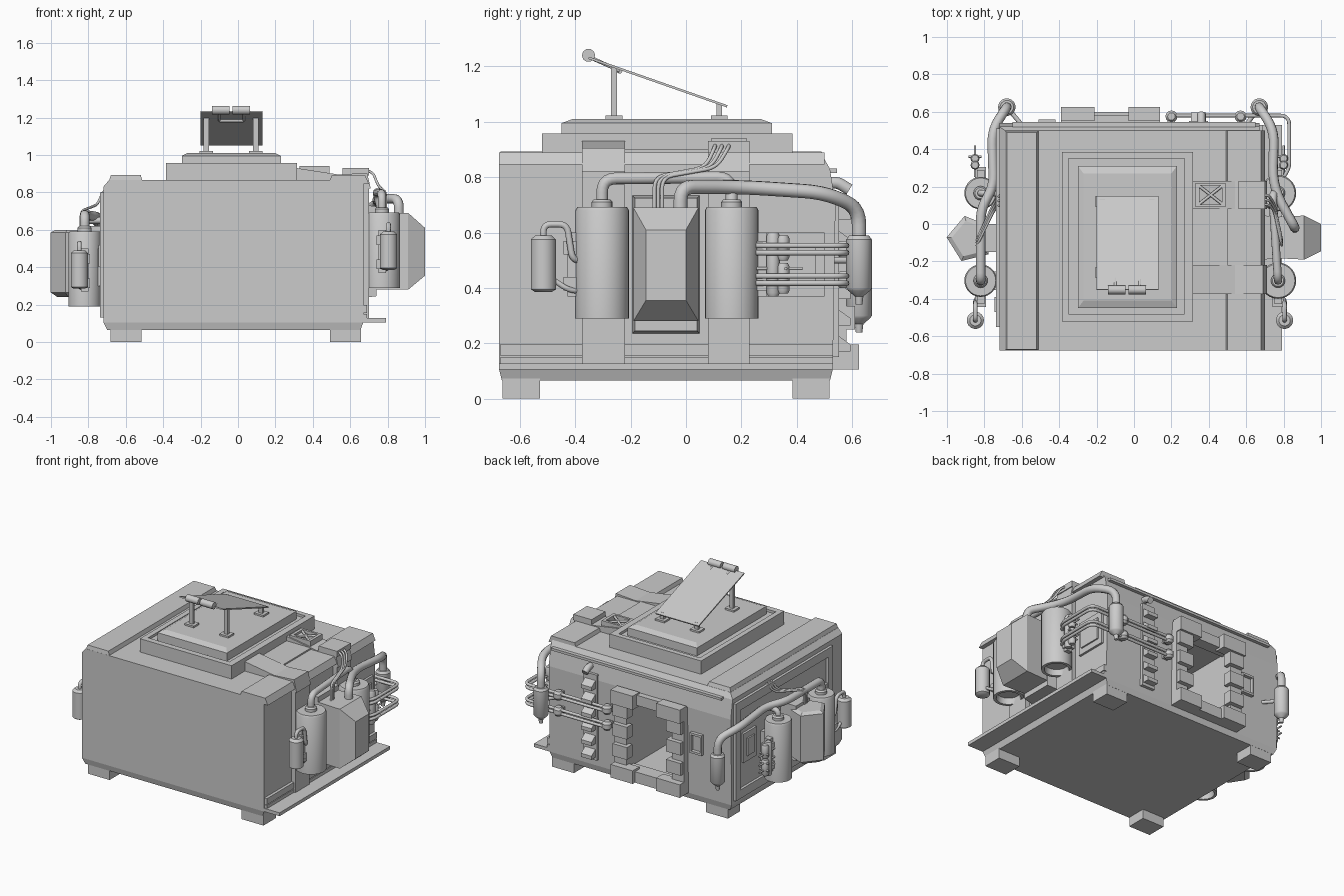
import bpy, bmesh, math
from mathutils import Vector

if "Cube" in bpy.data.objects:
    bpy.data.objects.remove(bpy.data.objects["Cube"])


def finish(name, bm, smooth=False):
    bmesh.ops.recalc_face_normals(bm, faces=bm.faces)
    me = bpy.data.meshes.new(name)
    bm.to_mesh(me)
    bm.free()
    ob = bpy.data.objects.new(name, me)
    bpy.context.collection.objects.link(ob)
    if smooth:
        bpy.context.view_layer.objects.active = ob
        ob.select_set(True)
        bpy.ops.object.shade_smooth_by_angle(angle=math.radians(35))
        ob.select_set(False)
    return ob


def loft(name, rings, smooth=False):
    bm = bmesh.new()
    vs = [[bm.verts.new(p) for p in r] for r in rings]
    n = len(vs[0])
    for a, b in zip(vs, vs[1:]):
        for i in range(n):
            bm.faces.new((a[i], a[(i + 1) % n], b[(i + 1) % n], b[i]))
    bm.faces.new(vs[0])
    bm.faces.new(vs[-1])
    return finish(name, bm, smooth)


def rects(name, secs, axis=2):
    """Stack of rectangles (level, a0, a1, b0, b1); axis 2 = along z, 0 = along x."""
    rings = []
    for h, a0, a1, b0, b1 in secs:
        c = [(a0, b0), (a1, b0), (a1, b1), (a0, b1)]
        rings.append([(a, b, h) if axis == 2 else (h, a, b) for a, b in c])
    return loft(name, rings)


def box(name, x0, x1, y0, y1, z0, z1):
    return rects(name, [(z0, x0, x1, y0, y1), (z1, x0, x1, y0, y1)])


def lathe(name, x, y, prof, n=24, turn=0.0):
    rings = [[(x + r * math.cos(turn + i * math.tau / n), y + r * math.sin(turn + i * math.tau / n), z)
              for i in range(n)] for r, z in prof]
    return loft(name, rings, n > 8)


def tube(name, pts, r, bend=0.06, n=3):
    """Pipe along points with rounded corners."""
    P = [Vector(p) for p in pts]
    path = [P[0]]
    for a, b, c in zip(P, P[1:], P[2:]):
        k = min(bend, (a - b).length * .48, (c - b).length * .48)
        p, q = b + (a - b).normalized() * k, b + (c - b).normalized() * k
        for i in range(6):
            t = i / 5
            path.append(p * (1 - t) ** 2 + b * 2 * t * (1 - t) + q * t * t)
    path.append(P[-1])
    cu = bpy.data.curves.new(name, 'CURVE')
    cu.dimensions = '3D'
    cu.bevel_depth, cu.bevel_resolution, cu.use_fill_caps = r, n, True
    sp = cu.splines.new('POLY')
    sp.points.add(len(path) - 1)
    for s, v in zip(sp.points, path):
        s.co = (*v, 1)
    ob = bpy.data.objects.new(name, cu)
    bpy.context.collection.objects.link(ob)
    return ob


# main hull with doorway recess in the back wall
hull = rects("hull", [(.065, -.70, .655, -.665, .52), (.105, -.72, .67, -.675, .53), (.70, -.72, .67, -.675, .54),
                      (.83, -.72, .67, -.675, .52), (.865, -.69, .67, -.675, .50)])
cut = box("door_cutter", -.30, .05, 0.0, .8, .17, .64)
cut.hide_render = True
cut.display_type = 'WIRE'
mod = hull.modifiers.new("doorway", 'BOOLEAN')
mod.object = cut
mod.solver = 'EXACT'

# feet
for x in (-.60, .575):
    for y in (-.595, .452):
        box("foot", x - .083, x + .083, y - .067, y + .067, 0, .08)

# side shelf, wall ribs and skirting on the right
box("side_shelf", .60, .79, -.675, .53, .105, .128)
for z0, z1 in ((.128, .15), (.155, .197)):
    box("skirting", .66, .69, -.67, .53, z0, z1)
for y0, y1 in ((-.375, -.22), (.08, .23)):
    box("wall_rib", .66, .70, y0, y1, .12, .86)
    prof = [(.30, .86), (.315, .93), (.54, .895), (.69, .905), (.71, .82), (.66, .82)]
    loft("roof_rib", [[(x, y, z) for x, z in prof] for y in (y0, y1)])
for y0, y1 in ((-.675, -.375), (-.22, .08), (.23, .50)):
    prof = [(.49, .86), (.50, .89), (.68, .89), (.70, .845), (.66, .845)]
    loft("roof_flap", [[(x, y, z) for x, z in prof] for y in (y0, y1)])
box("mid_roof_plate", .30, .50, -.22, .08, .86, .90)
box("cable_box", .56, .70, .08, .23, .89, .93)
box("wall_panel", .66, .685, .28, .50, .37, .60)
box("wall_panel_inset", .66, .695, .31, .47, .41, .56)

# roof vent with crossed bars
for a in ((.33, .35, .09, .22), (.47, .49, .09, .22), (.33, .49, .09, .105), (.33, .49, .205, .22)):
    box("vent_frame", *a, .88, .94)
for y0, y1 in ((.10, .21), (.21, .10)):
    tube("vent_bar", [(.34, y0, .93), (.48, y1, .93)], .008)

# left roof strip and left wall frame
rects("left_roof_strip", [(.86, -.69, -.51, -.675, .50), (.892, -.68, -.52, -.67, .49)])
for a in ((-.55, .51, .74, .80), (-.55, .51, .13, .19), (-.55, -.50, .19, .74), (.46, .51, .19, .74)):
    box("left_wall_frame", -.738, -.71, *a)
for y0, y1 in ((-.50, -.36), (.28, .42)):
    box("left_wall_panel", -.735, -.71, y0, y1, .36, .56)
    box("left_wall_panel_inset", -.745, -.71, y0 + .03, y1 - .03, .40, .52)

# roof platform tiers
box("platform_base", -.385, .315, -.52, .385, .86, .94)
for x0, x1 in ((-.385, -.35), (.27, .315)):
    box("platform_rail", x0, x1, -.52, .385, .93, .957)
for y0, y1 in ((-.52, -.48), (.35, .385)):
    box("platform_rail", -.385, .315, y0, y1, .93, .957)
rects("platform_top", [(.93, -.30, .23, -.45, .31), (.995, -.30, .23, -.45, .31), (1.01, -.27, .20, -.41, .27)])

# tilted roof panel on posts with a twin roller
prof = [(-.35, 1.235), (.15, 1.06), (.147, 1.052), (-.353, 1.227)]
loft("tilted_panel", [[(x, y, z) for y, z in prof] for x in (-.20, .13)])
for x in (-.17, .095):
    for y, z in ((-.26, 1.20), (.12, 1.068)):
        box("panel_post", x - .014, x + .014, y - .01, y + .01, 1.0, z)
        box("post_plate", x - .035, x + .035, y - .03, y + .03, 1.0, 1.022)
for x in (-.14, -.03):
    tube("roller", [(x, -.352, 1.24), (x + .095, -.352, 1.24)], .024)
tube("lower_roller", [(-.10, -.24, 1.185), (.03, -.24, 1.185)], .011)
for x in (-.10, .03):
    tube("roller_arm", [(x, -.352, 1.235), (x, -.24, 1.185)], .007)

# back wall: door frame with toothed edges
box("door_post_left", -.39, -.30, .50, .58, .105, .70)
box("door_post_right", .05, .14, .50, .58, .105, .70)
box("door_head", -.30, .05, .50, .58, .63, .70)
box("door_sill", -.30, .05, .50, .60, .105, .18)
for x0, x1 in ((-.39, -.21), (-.03, .14)):
    box("door_head_block", x0, x1, .55, .625, .615, .71)
    box("door_sill_block", x0, x1, .55, .625, .105, .195)
for z in (.25, .39, .53):
    for x0, x1 in ((-.385, -.275), (.025, .135)):
        box("door_tooth", x0, x1, .55, .61, z, z + .085)

# back wall: ledge, louvres, framed window
box("back_ledge", -.65, .65, .49, .545, .815, .832)
box("louvre_back", .295, .395, .52, .552, .15, .74)
for i in range(6):
    z = .17 + i * .095
    loft("louvre", [[(x, .54, z), (x, .595, z), (x, .595, z + .025), (x, .54, z + .065)] for x in (.305, .385)])
for a in ((-.51, -.50, .40, .54), (-.43, -.42, .40, .54), (-.51, -.42, .40, .415), (-.51, -.42, .525, .54)):
    box("window_frame", a[0], a[1], .52, .56, a[2], a[3])
tube("back_lamp", [(.36, .52, .78), (.36, .55, .78), (.36, .59, .755)], .022)

# equipment on both sides: s = side, X = tank centre, R = tank radius, d = height drop
for s, X, R, d in ((1, .77, .097, 0), (-1, .82, .087, -.10)):
    side = "right" if s > 0 else "left"
    x = s * X
    # big tanks with hollow undersides
    for y in (-.303, .165):
        prof = [(.01, .33), (R * .72, .33), (R * .8, .29), (R, .29), (R, .68), (R * .93, .692), (.01, .692)]
        lathe(side + "_tank", x, y, [(r, z + d) for r, z in prof], 28)
        lathe(side + "_tank_collar", x, y, [(.038, .68 + d), (.038, .71 + d), (.03, .72 + d)], 16)
        w = sorted((s * .66, s * (X - .03)))
        box(side + "_tank_mount", *w, y - .05, y + .05, .40 + d, .60 + d)
        e = -1 if y < 0 else 1
        ys = sorted((y + e * (-.11 if y < 0 else .11), y + e * .06)) if e > 0 else [y + .06, y + .11]
        ys = [y + e * .05, y + e * .125]
        box(side + "_tank_clamp", x - .02, x + .02, min(ys), max(ys), .37 + d, .60 + d)
        for z in (.39, .52):
            ys = (y + e * .06, y + e * .14)
            box(side + "_clamp_jaw", x - .03, x + .03, min(ys), max(ys), z + d, z + .05 + d)
    # bridge pipe between the tanks
    wx = s * (X - .03)
    if s > 0:
        tube("right_bridge_pipe", [(x, -.303, .69), (x, -.303, .795), (wx, .165, .80), (x, .165, .69)], .022, .09)
        hang = [(.86, -.02, .66), (.86, -.02, .765), (.74, .20, .765), (.75, .50, .745), (.67, .625, .69), (.67, .625, .56)]
    else:
        hang = [(x, -.303, .59), (x, -.303, .68), (x, .08, .68), (-.75, .20, .67), (-.76, .50, .645), (-.68, .625, .59),
                (-.68, .625, .46)]
        tube("left_tank_pipe", [(x, .165, .58), (x, .165, .65), (-.70, .165, .65)], .018)
    tube(side + "_long_pipe", hang, .026, .11)
    # hanging corner canister
    hx = s * (.67 if s > 0 else .68)
    prof = [(.012, .34), (.016, .37), (.04, .39), (.047, .40), (.047, .575), (.036, .59)]
    lathe(side + "_corner_canister", hx, .625, [(r, z + d) for r, z in prof], 18)
    tube(side + "_canister_strut", [(hx, .625, .50 + d), (s * .60, .53, .50 + d)], .012)
    # small front canister with loop pipe to the tank
    cx = s * (.805 if s > 0 else .848)
    prof = [(.03, .385), (.046, .395), (.046, .575), (.03, .59)]
    lathe(side + "_small_canister", cx, -.515, [(r, z + d) for r, z in prof], 18)
    tube(side + "_loop_pipe", [(cx, -.515, .57 + d), (cx, -.515, .63 + d), (cx, -.43, .63 + d), (cx, -.41, .50 + d),
                               (x, -.36, .50 + d)], .012, .03)
    tube(side + "_canister_foot_pipe", [(cx, -.48, .43 + d), (cx, -.42, .39 + d), (x, -.36, .39 + d)], .01, .03)
    # valve cluster behind the rear tank
    vx = s * (X + .03)
    for y, z0, z1 in ((.315, .37, .60), (.35, .38, .49), (.35, .50, .59)):
        lathe(side + "_valve_body", vx, y, [(.018, z0 + d), (.024, z0 + .012 + d), (.024, z1 - .012 + d), (.018, z1 + d)], 12)
    for z in (.42, .47, .53):
        tube(side + "_valve_stem", [(vx, .25, z + d), (vx, .42, z + d)], .006)
        tube(side + "_valve_handle", [(vx - .035, .36, z + d), (vx + .035, .36, z + d)], .006)
    # cables to the roof
    for i in (-1, 0, 1):
        y = -.10 + i * .014
        tube(side + "_cable", [(x + s * .02, y, .66 + d), (x + s * .02, y, .80 + d), (s * .75, .09 + i * .02, .835 + d),
                               (s * .72, .13 + i * .025, .91 + d), (s * .66, .13 + i * .025, .92 + d)], .007, .04)

# faceted pod on the right with back plate
rects("pod_plate", [(.66, -.195, .05, .235, .735), (.74, -.185, .04, .245, .725)], 0)
rects("faceted_pod", [(.70, -.18, .035, .28, .69), (.91, -.19, .045, .28, .69), (1.0, -.145, .0, .355, .61)], 0)
rects("pod_window", [(.98, -.135, -.01, .37, .595), (1.0, -.13, -.015, .375, .59)], 0)

# five-sided pod on the left
lathe("five_sided_pod", -.875, -.08, [(.09, .24), (.127, .265), (.127, .585), (.10, .60)], 5, math.radians(176))
box("five_sided_pod_mount", -.84, -.70, -.15, 0, .24, .62)

# twin pipe loops round the rear right corner, ending in wall valves
for z in (.43, .54):
    for o in (-.013, .013):
        tube("corner_pipe", [(.80, .25, z + o), (.83, .30, z + o), (.83, .58, z + o), (.21 - o, .58, z + o)], .01, .05)
    for vx in (.20, .57):
        lathe("wall_valve", vx, .575, [(.02, z - .03), (.032, z - .015), (.032, z + .015), (.02, z + .03)], 12)
        box("wall_valve_mount", vx - .02, vx + .02, .52, .575, z - .02, z + .02)
